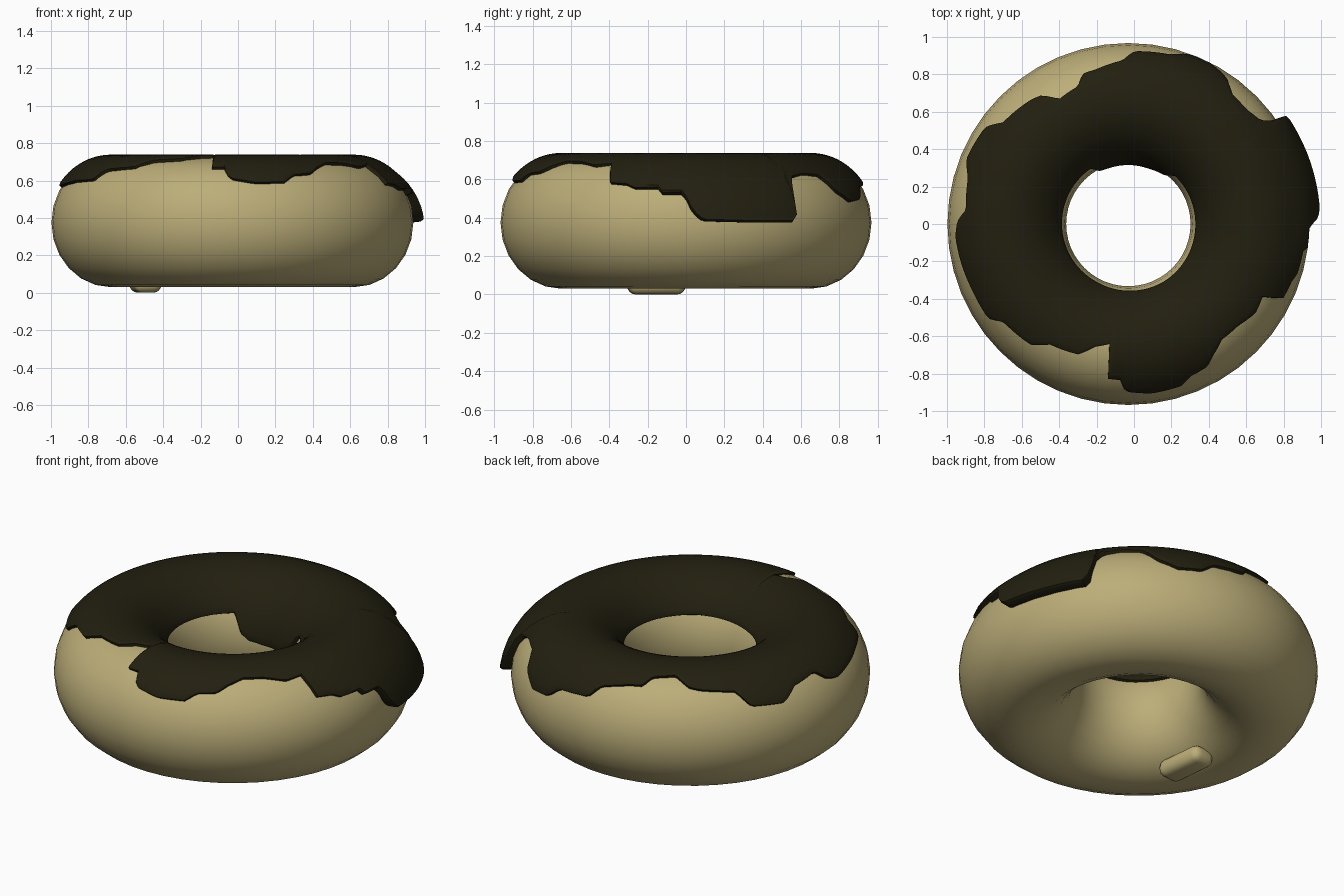
import bpy, bmesh
from math import radians, sin, cos, pi

if "Cube" in bpy.data.objects:
    bpy.data.objects.remove(bpy.data.objects["Cube"])

CX, CZ = -0.03, 0.375          # ring centre
R, A, B = 0.65, 0.3175, 0.345  # ring radius, section half width and half height


def material(name, rgb):
    m = bpy.data.materials.new(name)
    m.diffuse_color = (*rgb, 1)
    m.use_nodes = True
    m.node_tree.nodes["Principled BSDF"].inputs["Base Color"].default_value = m.diffuse_color
    return m


def point(theta, phi, off=0.0):
    """Point on the ring; phi 0 = outermost, 90 = top, 180 = hole wall."""
    t, p = radians(theta), radians(phi)
    r = R + (A + off) * cos(p)
    return CX + r * cos(t), r * sin(t), CZ + (B + off) * sin(p)


def lookup(table, t):
    """Linear interpolation of a closed (angle, value) table."""
    pts = [(table[-1][0] - 360, table[-1][1])] + table + [(table[0][0] + 360, table[0][1])]
    for (a, va), (b, vb) in zip(pts, pts[1:]):
        if a <= t <= b:
            return va + (vb - va) * (t - a) / max(b - a, 1e-6)


def grid_object(name, columns, mat, closed):
    """Skin a ring of point columns into one smooth mesh."""
    bm = bmesh.new()
    cols = [[bm.verts.new(p) for p in c] for c in columns]
    n = len(cols[0])
    for c, d in zip(cols, cols[1:] + cols[:1]):
        for j in range(n if closed else n - 1):
            k = (j + 1) % n
            bm.faces.new((c[j], d[j], d[k], c[k]))
    bmesh.ops.recalc_face_normals(bm, faces=bm.faces)
    for f in bm.faces:
        f.smooth = True
    me = bpy.data.meshes.new(name)
    bm.to_mesh(me)
    bm.free()
    ob = bpy.data.objects.new(name, me)
    bpy.context.collection.objects.link(ob)
    me.materials.append(mat)
    return ob


dough_mat = material("dough_tan", (0.5, 0.42, 0.19))
icing_mat = material("icing_dark", (0.016, 0.014, 0.005))

# Dough ring
grid_object("dough", [[point(i * 7.5, j * 15) for j in range(24)] for i in range(48)],
            dough_mat, True)

# Ragged outer edge of the icing: (angle round the ring, section angle)
outer = [(0, 20), (2, 8), (5, 1), (20, 0), (33, 0), (35, 6), (36, 32), (38, 42), (44, 46),
         (51, 44), (54, 36), (56, 28), (63, 18), (71, 20), (76, 31), (88, 34), (92, 47),
         (102, 54), (107, 55), (110, 66), (119, 70), (124, 57), (128, 54), (141, 50),
         (146, 34), (158, 31), (164, 43), (175, 48), (179, 37), (184, 33), (203, 39),
         (214, 40), (218, 53), (231, 57), (237, 69), (249, 73), (255, 85), (261, 90),
         (262, 56), (267, 56), (269, 42), (278, 37), (288, 38), (292, 46), (299, 48),
         (303, 56), (309, 64), (317, 63), (325, 57), (332, 60), (334, 36), (341, 34),
         (343, 30), (351, 30), (352, 25), (359, 25)]
# Inner edge, with one run hanging into the hole
inner = [(0, 152), (46, 152), (54, 168), (62, 172), (72, 180), (84, 178), (95, 178),
         (110, 176), (118, 170), (124, 152), (240, 154), (300, 151)]


def icing_offset(t, phi):
    s = t - 360 if t > 180 else t
    side = max(0, min(1, (s + 25) / 20, (50 - s) / 12))   # thick lip on the right
    return 0.018 + 0.044 * side * max(0, 1 - phi / 48)


# Icing cap: a sheet just above the dough with both rims tucked into it
ROWS = 22
columns = []
for i in range(240):
    t = i * 1.5
    a, b = lookup(outer, t), lookup(inner, t)
    col = [point(t, a, -0.012), point(t, a, icing_offset(t, a) * 0.75)]
    for j in range(ROWS + 1):
        phi = a + 1.5 + (b - a - 3) * j / ROWS
        col.append(point(t, phi, icing_offset(t, phi)))
    col += [point(t, b, 0.013), point(t, b, -0.012)]
    columns.append(col)
icing = grid_object("icing", columns, icing_mat, False)

# Small lump of dough on the underside
bpy.ops.mesh.primitive_cube_add(size=1, location=(-0.495, -0.155, 0.05))
lump = bpy.context.object
lump.name = "dough_lump"
lump.scale = (0.15, 0.30, 0.10)
bpy.ops.object.transform_apply(location=False, rotation=False, scale=True)
lump.rotation_euler = (0, 0, radians(6))
bevel = lump.modifiers.new("round", "BEVEL")
bevel.width, bevel.segments = 0.045, 4
lump.data.materials.append(dough_mat)
bpy.ops.object.shade_smooth()

# Keep the icing rims crisp
bpy.ops.object.select_all(action='DESELECT')
icing.select_set(True)
bpy.context.view_layer.objects.active = icing
bpy.ops.object.shade_smooth_by_angle(angle=radians(40))
